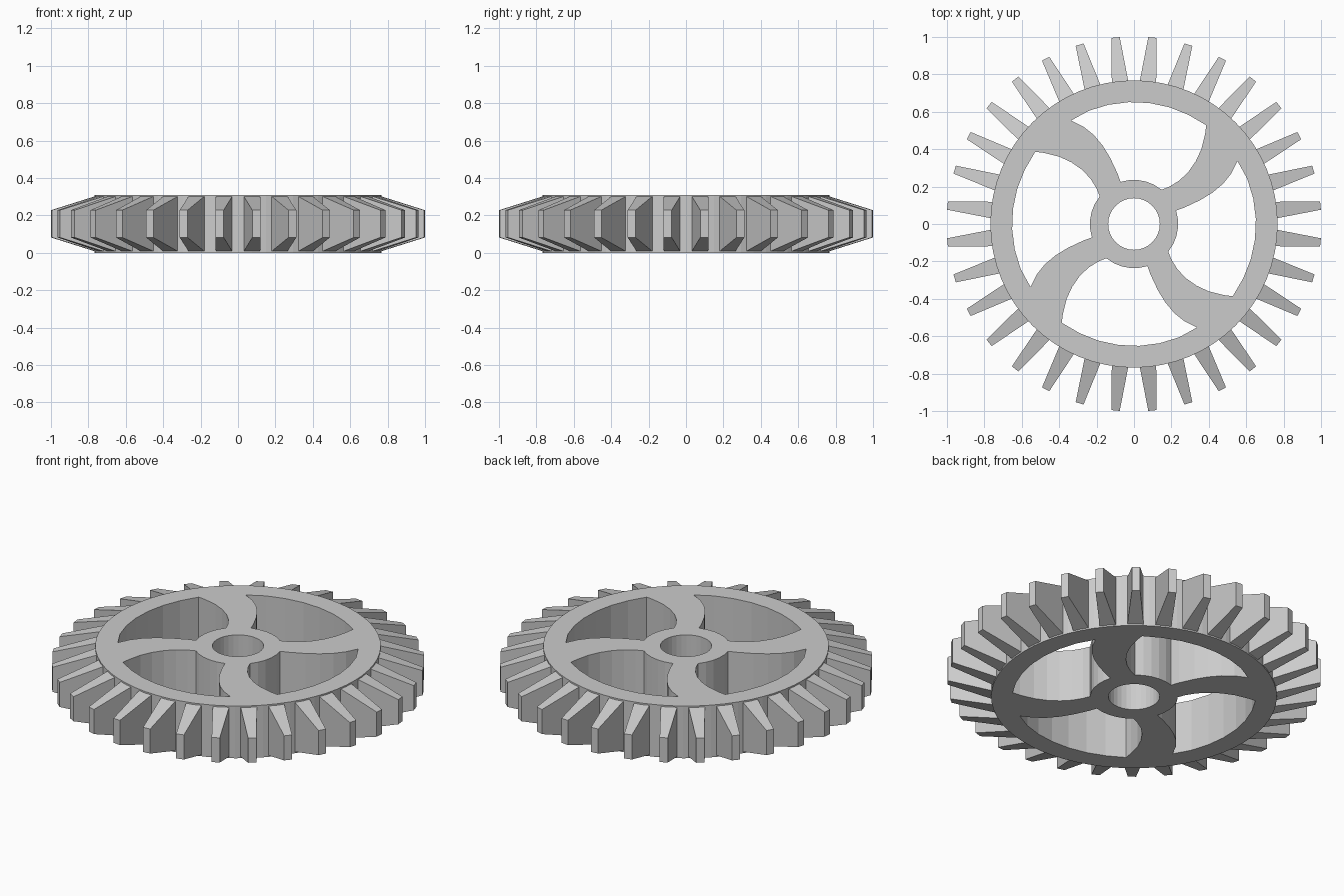
import bpy, bmesh
from math import sin, cos, pi, atan2, radians
from mathutils import Matrix, Vector

if "Cube" in bpy.data.objects:
    bpy.data.objects.remove(bpy.data.objects["Cube"])

H = 0.31          # thickness
TEETH = 32


def arc(r, a0, a1, n):
    return [(r * cos(a0 + (a1 - a0) * i / n), r * sin(a0 + (a1 - a0) * i / n))
            for i in range(n + 1)]


def angle(p):
    return atan2(p[1], p[0])


def turn(pts, a):
    return [(x * cos(a) - y * sin(a), x * sin(a) + y * cos(a)) for x, y in pts]


# One window between two curved spokes: rim arc, spoke edge, hub arc, spoke edge
left = [(-0.337, 0.553), (-0.27, 0.52), (-0.215, 0.476), (-0.168, 0.42),
        (-0.128, 0.355), (-0.088, 0.27), (-0.072, 0.225)]
right = [(0.148, 0.183), (0.19, 0.2), (0.243, 0.233), (0.29, 0.278),
         (0.33, 0.335), (0.36, 0.4), (0.38, 0.48), (0.386, 0.528)]
hub_arc = arc(0.236, angle(left[-1]), angle(right[0]), 5)[1:-1]
rim_arc = arc(0.652, angle(right[-1]), angle(left[0]), 7)[1:-1]
window = left + hub_arc + right + rim_arc

# Wheel: rim, spokes and hub as one extruded profile with holes
loops = [arc(0.768, 0, 2 * pi, 64)[:-1], arc(0.138, 0, 2 * pi, 32)[:-1]]
loops += [turn(window, k * pi / 2) for k in range(4)]
curve = bpy.data.curves.new("wheel", "CURVE")
curve.dimensions = "2D"
curve.fill_mode = "BOTH"
curve.extrude = H / 2
for pts in loops:
    s = curve.splines.new("POLY")
    s.points.add(len(pts) - 1)
    for p, (x, y) in zip(s.points, pts):
        p.co = (x, y, 0, 1)
    s.use_cyclic_u = True
    s.use_smooth = False
wheel = bpy.data.objects.new("wheel", curve)
wheel.location.z = H / 2
bpy.context.collection.objects.link(wheel)
bpy.context.view_layer.objects.active = wheel
wheel.select_set(True)
bpy.ops.object.convert(target="MESH")

# Teeth: tapered blocks around the rim
bm = bmesh.new()
for k in range(TEETH):
    rot = Matrix.Rotation((k + 0.5) * 2 * pi / TEETH, 4, "Z")
    made = bmesh.ops.create_cube(bm, size=2)
    for v in made["verts"]:
        r, w, h = (1.002, 0.022, 0.073) if v.co.x > 0 else (0.755, 0.045, 0.15)
        v.co = rot @ Vector((r, v.co.y * w, H / 2 + v.co.z * h))
me = bpy.data.meshes.new("teeth")
bm.to_mesh(me)
bm.free()
bpy.context.collection.objects.link(bpy.data.objects.new("teeth", me))
